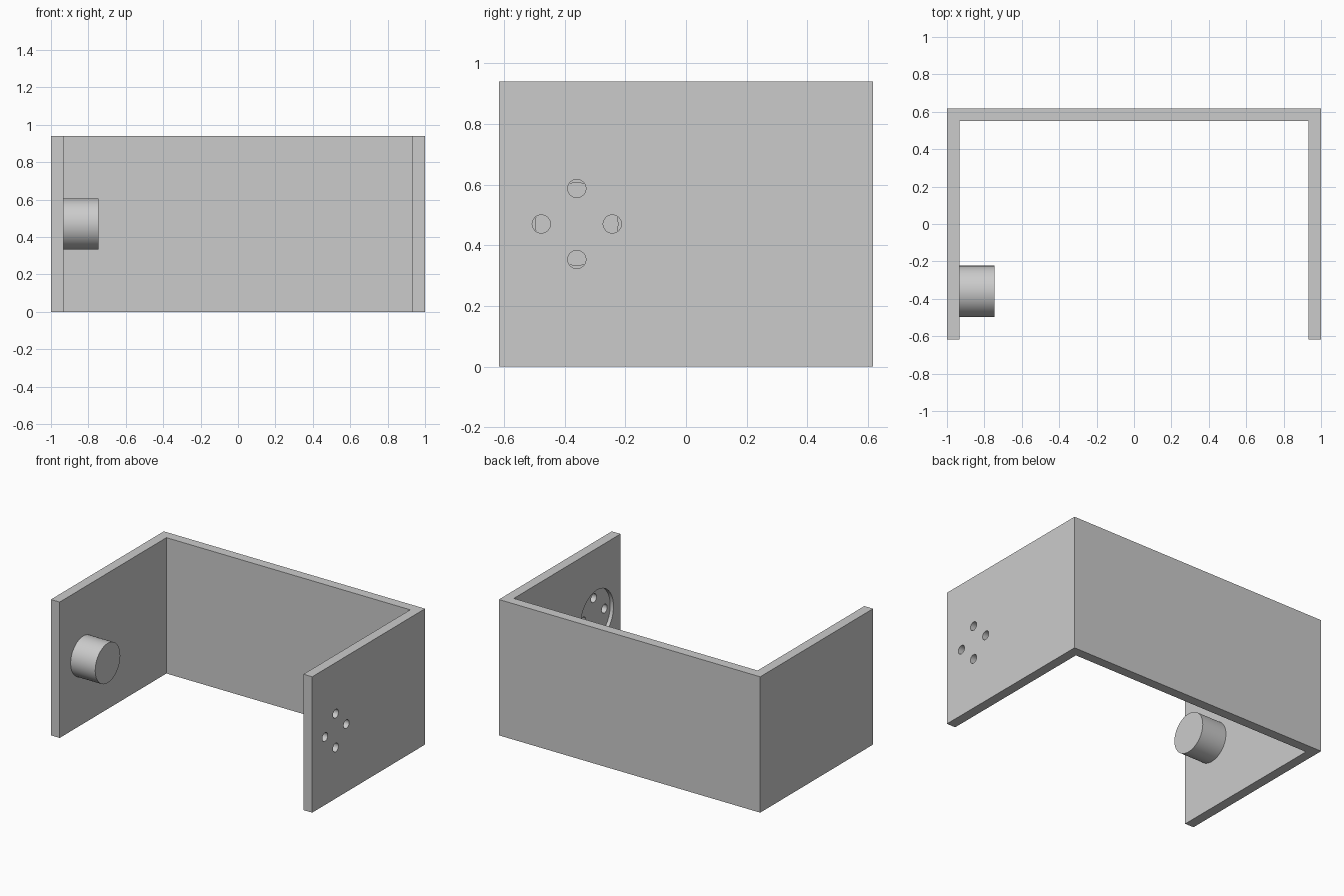
import bpy, bmesh, math
from mathutils import Matrix

cube = bpy.data.objects.get("Cube")
if cube:
    bpy.data.objects.remove(cube, do_unlink=True)

HALF_X, HALF_Y, HEIGHT, WALL = 1.0, 0.617, 0.94, 0.067
INNER = HALF_X - WALL
HUB_Y, HUB_Z = -0.36, HEIGHT / 2

grey = bpy.data.materials.new("light grey")
grey.use_nodes = True
grey.diffuse_color = (0.6, 0.6, 0.6, 1)
grey.node_tree.nodes["Principled BSDF"].inputs["Base Color"].default_value = grey.diffuse_color


def add_object(name, bm):
    mesh = bpy.data.meshes.new(name)
    bmesh.ops.recalc_face_normals(bm, faces=bm.faces)
    bm.to_mesh(mesh)
    bm.free()
    mesh.materials.append(grey)
    obj = bpy.data.objects.new(name, mesh)
    bpy.context.collection.objects.link(obj)
    return obj


def cylinder_x(name, radius, x0, x1, y, z, sides):
    """Cylinder running along x from x0 to x1."""
    bm = bmesh.new()
    place = Matrix.Translation(((x0 + x1) / 2, y, z)) @ Matrix.Rotation(math.pi / 2, 4, "Y")
    bmesh.ops.create_cone(bm, cap_ends=True, segments=sides, radius1=radius,
                          radius2=radius, depth=x1 - x0, matrix=place)
    return add_object(name, bm)


def activate(obj):
    bpy.ops.object.select_all(action="DESELECT")
    obj.select_set(True)
    bpy.context.view_layer.objects.active = obj


def cut(target, cutter):
    mod = target.modifiers.new("cut", "BOOLEAN")
    mod.operation, mod.solver, mod.object = "DIFFERENCE", "EXACT", cutter
    activate(target)
    bpy.ops.object.modifier_apply(modifier=mod.name)
    bpy.data.objects.remove(cutter, do_unlink=True)


# U-shaped bracket: plan profile extruded upwards
half = [(HALF_X, HALF_Y), (HALF_X, -HALF_Y), (INNER, -HALF_Y), (INNER, HALF_Y - WALL)]
plan = half + [(-x, y) for x, y in reversed(half)]
bm = bmesh.new()
base = bm.faces.new([bm.verts.new((x, y, 0)) for x, y in plan])
top = bmesh.ops.extrude_face_region(bm, geom=[base])["geom"]
bmesh.ops.translate(bm, vec=(0, 0, HEIGHT),
                    verts=[v for v in top if isinstance(v, bmesh.types.BMVert)])
bracket = add_object("bracket", bm)

# Round recess on the inside of the left wall
cut(bracket, cylinder_x("recess_cutter", 0.18, INNER - 0.05, INNER + 0.025, HUB_Y, HUB_Z, 64))

# Four screw holes through the recess floor
for i in range(4):
    a = i * math.pi / 2
    cut(bracket, cylinder_x("hole_cutter", 0.03, INNER - 0.05, HALF_X + 0.05,
                            HUB_Y + 0.117 * math.cos(a), HUB_Z + 0.117 * math.sin(a), 32))

# Pivot peg on the inside of the right wall
peg = cylinder_x("pivot_peg", 0.137, -INNER, -0.745, HUB_Y, HUB_Z, 64)

for obj in (bracket, peg):
    activate(obj)
    bpy.ops.object.shade_smooth_by_angle(angle=math.radians(30))
